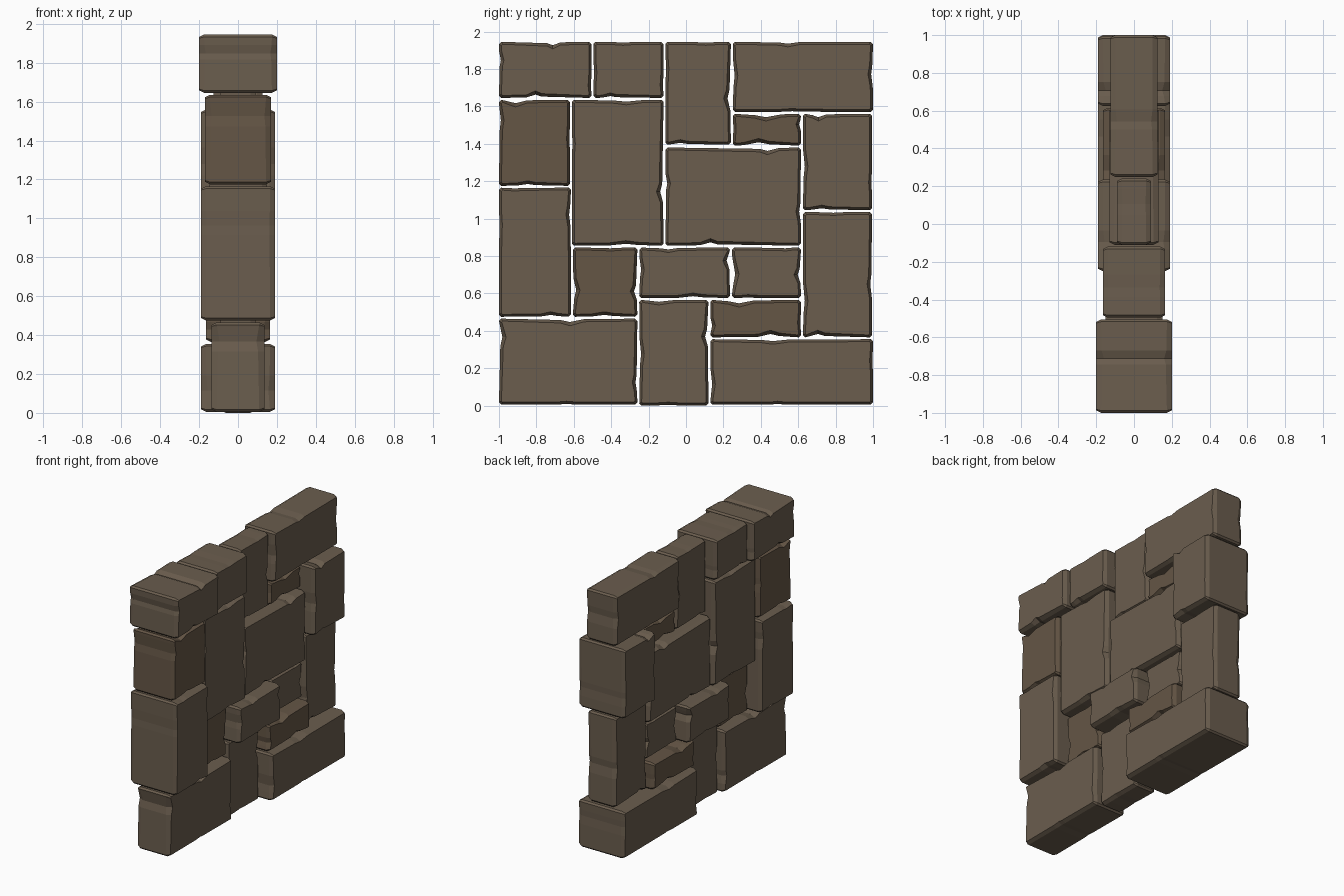
import bpy, bmesh, math, random
from mathutils import Vector

if "Cube" in bpy.data.objects:
    bpy.data.objects.remove(bpy.data.objects["Cube"])

random.seed(7)


def material(name, color):
    m = bpy.data.materials.new(name)
    m.diffuse_color = (*color, 1)
    m.use_nodes = True
    m.node_tree.nodes["Principled BSDF"].inputs["Base Color"].default_value = m.diffuse_color
    return m


GREY = material("grey_stone", (0.145, 0.11, 0.076))
BROWN = material("brown_stone", (0.128, 0.092, 0.06))


def rim_points(y0, y1, z0, z1):
    """Outline of a stone with clipped corners and extra points along the edges.
    Each entry: position, inward direction, chip depth."""
    c = 0.012
    corners = [(y0, z0), (y1, z0), (y1, z1), (y0, z1)]
    rim = []
    for i in range(4):
        a, b = Vector(corners[i]), Vector(corners[(i + 1) % 4])
        d = (b - a).normalized()
        n = Vector((-d.y, d.x))
        length = (b - a).length
        before = Vector((d.y, -d.x))          # inward normal of the previous edge is d
        rim.append((a + d * c, n + d * 0.6, 0.0))
        # one chip: two shallow ends around a deeper middle
        t = random.uniform(0.2, 0.8) * length
        w = min(random.uniform(0.04, 0.09), t - c * 2, length - t - c * 2)
        depth = random.choice((0.004, 0.01, 0.018))
        for off, k in ((-w, 0.15), (0, 1.0), (w * 0.7, 0.4)):
            rim.append((a + d * (t + off), n, depth * k))
        rim.append((b - d * c, n - d * 0.6, 0.0))
    return rim


def stone(name, y0, y1, z0, z1, hx, mat):
    """Chamfered block, symmetric front to back, with chipped edges on both faces."""
    bm = bmesh.new()
    rim = rim_points(y0, y1, z0, z1)
    bevel = 0.026
    rings = []
    for x, inset, chip in ((-hx, 0.013, 1.4), (-hx + bevel, 0, 1.0),
                           (hx - bevel, 0, 1.0), (hx, 0.013, 1.4)):
        ring = []
        for p, n, depth in rim:
            q = p + n * (inset + depth * chip)
            # chips also bite slightly deeper into the thickness
            s = math.copysign(1, x)
            xx = x if inset else x - s * depth * 0.8
            ring.append(bm.verts.new((xx, q.x, q.y)))
        rings.append(ring)
    count = len(rim)
    for r, s in zip(rings, rings[1:]):
        for i in range(count):
            j = (i + 1) % count
            bm.faces.new((r[i], r[j], s[j], s[i]))
    bm.faces.new(rings[0][::-1])
    bm.faces.new(rings[-1])
    bmesh.ops.recalc_face_normals(bm, faces=bm.faces)
    me = bpy.data.meshes.new(name)
    bm.to_mesh(me)
    bm.free()
    me.materials.append(mat)
    ob = bpy.data.objects.new(name, me)
    bpy.context.collection.objects.link(ob)


# name, y range, z range, half thickness, brown?
STONES = [
    ("top_stone_a", -1.0, -0.505, 1.645, 1.945, 0.20, 0),
    ("top_stone_b", -0.495, -0.12, 1.645, 1.945, 0.165, 0),
    ("top_stone_c", -0.11, 0.24, 1.395, 1.945, 0.09, 0),
    ("top_stone_d", 0.25, 1.0, 1.57, 1.945, 0.125, 0),
    ("filler_stone_upper", 0.25, 0.615, 1.39, 1.56, 0.09, 1),
    ("edge_stone_upper_right", 0.625, 0.995, 1.045, 1.56, 0.19, 0),
    ("edge_stone_upper_left", -1.0, -0.62, 1.175, 1.635, 0.17, 1),
    ("tall_middle_stone", -0.61, -0.12, 0.855, 1.635, 0.15, 0),
    ("large_middle_stone", -0.11, 0.615, 0.855, 1.38, 0.13, 0),
    ("edge_stone_lower_left", -1.0, -0.615, 0.475, 1.165, 0.19, 0),
    ("filler_stone_left", -0.605, -0.26, 0.475, 0.845, 0.09, 1),
    ("projecting_stone", -0.25, 0.235, 0.575, 0.845, 0.19, 0),
    ("filler_stone_right", 0.245, 0.615, 0.575, 0.845, 0.10, 0),
    ("edge_stone_lower_right", 0.625, 0.995, 0.365, 1.035, 0.115, 0),
    ("base_stone_left", -1.0, -0.26, 0.005, 0.465, 0.135, 0),
    ("base_stone_middle", -0.25, 0.12, 0.0, 0.565, 0.09, 0),
    ("filler_stone_lower", 0.13, 0.615, 0.365, 0.565, 0.165, 1),
    ("base_stone_right", 0.13, 1.0, 0.005, 0.355, 0.19, 0),
]
for name, y0, y1, z0, z1, hx, brown in STONES:
    stone(name, y0, y1, z0, z1, hx, BROWN if brown else GREY)
